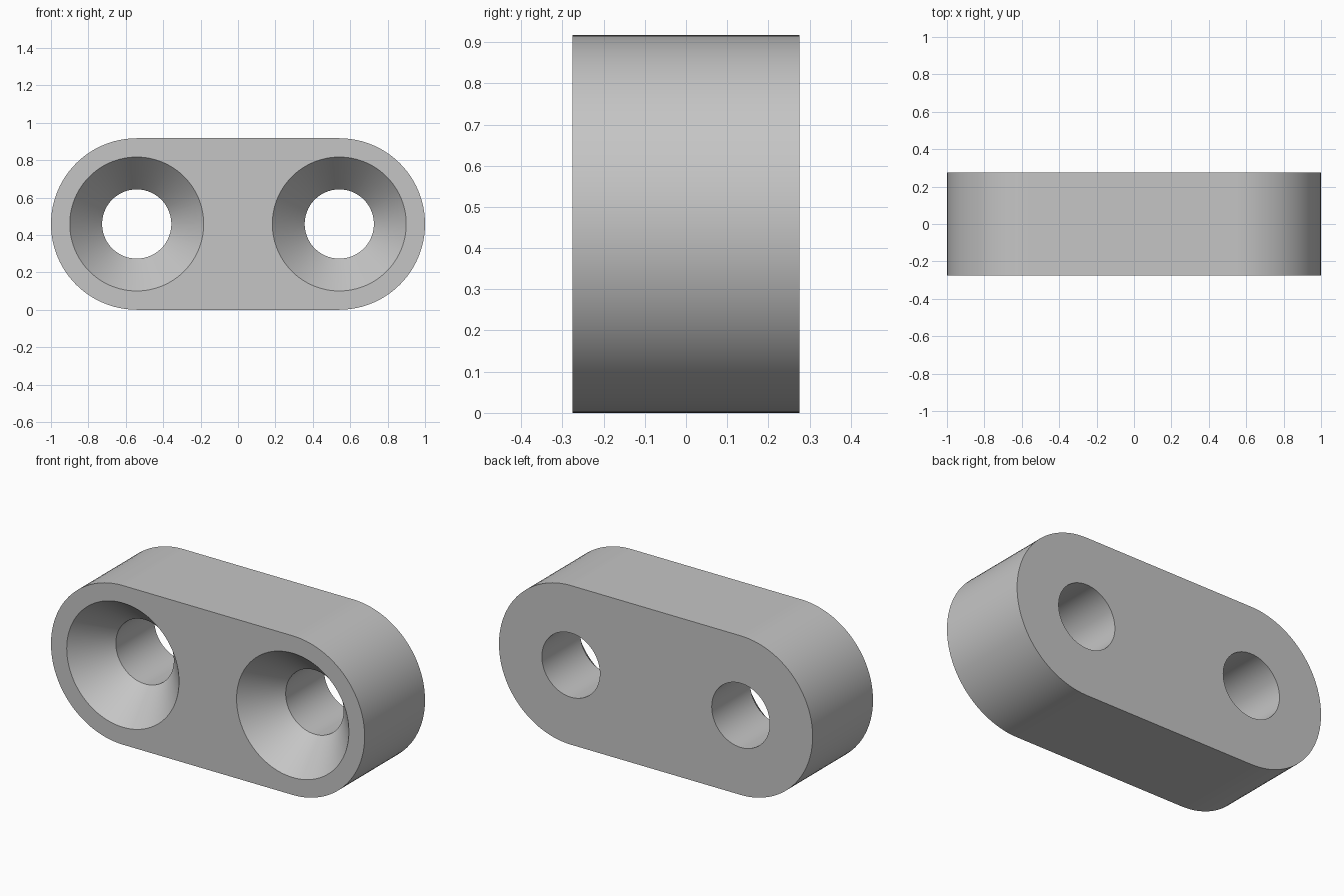
import bpy, bmesh
from math import sin, cos, pi, radians

END_R = 0.4585              # radius of the rounded ends
HOLE_X = 1 - END_R          # hole centres, concentric with the ends
HALF_D = 0.275              # half the depth
BORE_R, SINK_R, SINK_DEPTH = 0.185, 0.358, 0.2
SEG = 96

cube = bpy.data.objects.get("Cube")
if cube:
    bpy.data.objects.remove(cube, do_unlink=True)

grey = bpy.data.materials.new("plain_grey")
grey.use_nodes = True
colour = (0.56, 0.56, 0.56, 1)
grey.diffuse_color = colour
grey.node_tree.nodes["Principled BSDF"].inputs["Base Color"].default_value = colour


def loft(name, rings):
    """Closed solid through successive rings of points."""
    bm = bmesh.new()
    loops = [[bm.verts.new(p) for p in ring] for ring in rings]
    for a, b in zip(loops, loops[1:]):
        for i in range(len(a)):
            j = (i + 1) % len(a)
            bm.faces.new((a[i], a[j], b[j], b[i]))
    bm.faces.new(loops[0])
    bm.faces.new(loops[-1])
    bmesh.ops.recalc_face_normals(bm, faces=bm.faces)
    mesh = bpy.data.meshes.new(name)
    bm.to_mesh(mesh)
    bm.free()
    mesh.materials.append(grey)
    obj = bpy.data.objects.new(name, mesh)
    bpy.context.collection.objects.link(obj)
    return obj


def outline(y):
    """Two half circles joined by straight sides."""
    half = SEG // 2
    points = []
    for side, start in ((1, -pi / 2), (-1, pi / 2)):
        for i in range(half + 1):
            a = start + pi * i / half
            points.append((side * HOLE_X + END_R * cos(a), y, END_R + END_R * sin(a)))
    return points


def circle(x, y, r):
    return [(x + r * cos(2 * pi * i / SEG), y, END_R + r * sin(2 * pi * i / SEG))
            for i in range(SEG)]


# Rounded plate
body = loft("spacer_plate", [outline(-HALF_D), outline(HALF_D)])

# Countersunk screw holes, conical from the front and straight to the back
over = 0.02
flare = over * (SINK_R - BORE_R) / SINK_DEPTH
cutters = []
for side, label in ((1, "left"), (-1, "right")):
    x = side * HOLE_X
    cutter = loft(label + "_hole_cutter", [
        circle(x, -HALF_D - over, SINK_R + flare),
        circle(x, -HALF_D + SINK_DEPTH, BORE_R),
        circle(x, HALF_D + over, BORE_R)])
    cutter.hide_render = True
    cutters.append(cutter)
    mod = body.modifiers.new(label + "_hole", 'BOOLEAN')
    mod.operation = 'DIFFERENCE'
    mod.solver = 'EXACT'
    mod.object = cutter

bpy.ops.object.select_all(action='DESELECT')
body.select_set(True)
bpy.context.view_layer.objects.active = body
for name in [m.name for m in body.modifiers]:
    bpy.ops.object.modifier_apply(modifier=name)
for cutter in cutters:
    bpy.data.objects.remove(cutter, do_unlink=True)

bpy.ops.object.shade_smooth_by_angle(angle=radians(30))
